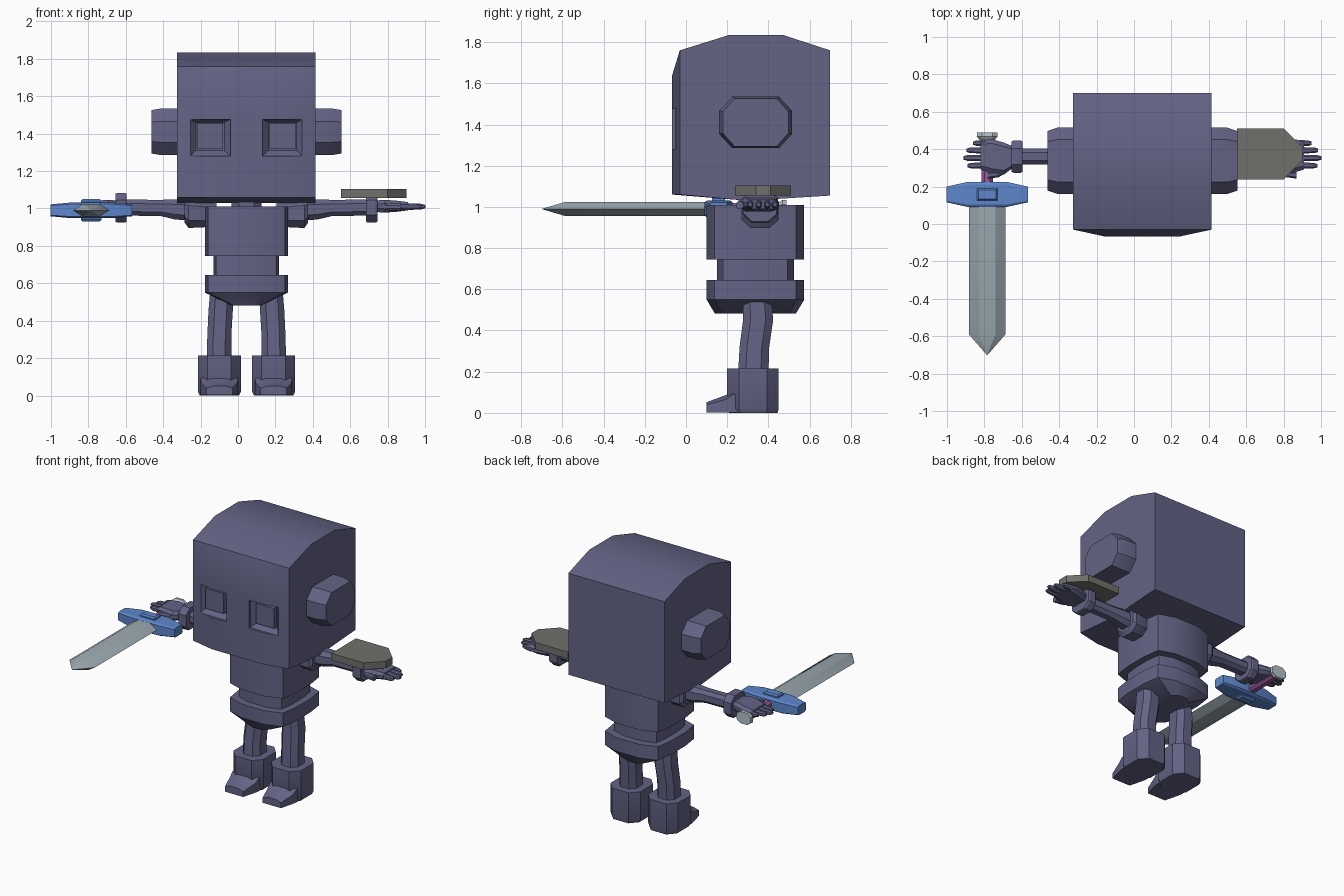
import bpy, bmesh, math

if "Cube" in bpy.data.objects:
    bpy.data.objects.remove(bpy.data.objects["Cube"])

CX = 0.045   # body centre line
AY = 0.36    # arm centre line


def material(name, rgb):
    m = bpy.data.materials.new(name)
    m.diffuse_color = (*rgb, 1)
    m.use_nodes = True
    m.node_tree.nodes["Principled BSDF"].inputs["Base Color"].default_value = m.diffuse_color
    return m


SLATE = material("slate", (0.125, 0.125, 0.235))
BLUE = material("guard blue", (0.11, 0.24, 0.60))
STEEL = material("blade steel", (0.33, 0.40, 0.44))
GREY = material("shield grey", (0.16, 0.16, 0.15))
PURPLE = material("grip purple", (0.32, 0.10, 0.32))
PALE = material("pommel pale", (0.45, 0.54, 0.58))


def loft(name, rings, mat):
    """Skin a list of equal-length vertex rings and cap both ends."""
    bm = bmesh.new()
    vs = [[bm.verts.new(p) for p in r] for r in rings]
    n = len(rings[0])
    for a, b in zip(vs, vs[1:]):
        for i in range(n):
            bm.faces.new((a[i], a[(i + 1) % n], b[(i + 1) % n], b[i]))
    bm.faces.new(vs[0])
    bm.faces.new(vs[-1])
    bmesh.ops.recalc_face_normals(bm, faces=bm.faces[:])
    me = bpy.data.meshes.new(name)
    bm.to_mesh(me)
    bm.free()
    me.materials.append(mat)
    ob = bpy.data.objects.new(name, me)
    bpy.context.collection.objects.link(ob)
    return ob


def octagon(a, b, ka=0.5, kb=0.5):
    q = [(a, -b * kb), (a, b * kb), (a * ka, b), (-a * ka, b)]
    return q + [(-x, -y) for x, y in q]


def rect(a, b):
    return [(-a, -b), (a, -b), (a, b), (-a, b)]


def in_x(x, pts, y, z):
    return [(x, y + p, z + q) for p, q in pts]


def in_y(y, pts, x, z):
    return [(x + p, y, z + q) for p, q in pts]


def in_z(z, pts, x, y):
    return [(x + p, y + q, z) for p, q in pts]


def barrel(s=1.0):
    """Rounded square with four distinct corners."""
    q = [(.222, -.08), (.222, .08), (.205, .198), (.09, .237), (-.09, .237), (-.205, .198)]
    return [(x * s, y * s) for x, y in q + [(-x, -y) for x, y in q]]


# Head: arched profile swept across, with a bulging face
def head_ring(x, yf):
    prof = [(yf, 1.06), (yf, 1.64), (-.03, 1.76), (.21, 1.835), (.47, 1.835),
            (.70, 1.76), (.70, 1.055), (.30, 1.03)]
    return [(x, y, z) for y, z in prof]


head = loft("head", [head_ring(-.325, -.03), head_ring(-.155, -.067),
                     head_ring(.243, -.067), head_ring(.415, -.03)], SLATE)

# Eye sockets cut into the face, with a raised block in each
for side, ex in (("left", -.149), ("right", .238)):
    cut = loft("socket_cutter", [in_y(-.12, rect(.108, .098), ex, 1.378),
                                 in_y(-.05, rect(.108, .098), ex, 1.378),
                                 in_y(-.015, rect(.076, .075), ex, 1.385)], SLATE)
    cut.hide_render = True
    mod = head.modifiers.new("socket", "BOOLEAN")
    mod.object = cut
    mod.operation = "DIFFERENCE"
    mod.solver = "EXACT"
    bpy.context.view_layer.objects.active = head
    bpy.ops.object.modifier_apply(modifier=mod.name)
    bpy.data.objects.remove(cut)
    loft(side + "_eye", [in_y(-.005, rect(.07, .07), ex, 1.388),
                         in_y(-.045, rect(.07, .07), ex, 1.388)], SLATE)

# Neck, torso, waist, pelvis
loft("neck", [in_z(z, octagon(.08, .08), CX, .335) for z in (.98, 1.06)], SLATE)
loft("torso", [in_z(z, barrel(), CX, .337) for z in (.745, 1.01)], SLATE)
loft("waist", [in_z(z, barrel(.79), CX, .337) for z in (.62, .77)], SLATE)
bottom = [(x * .36, y * .83) for x, y in barrel()]
loft("pelvis", [in_z(.645, barrel(), CX, .337), in_z(.55, barrel(), CX, .337),
                in_z(.482, bottom, CX, .337)], SLATE)

# Paired parts
for side, s in (("left", -1), ("right", 1)):
    def X(d):
        return CX + s * d

    # Ear
    loft(side + "_ear", [in_x(X(d), octagon(.177 - i, .125 - i * .5, .64, .45), .338, 1.41)
                         for d, i in ((.35, 0), (.455, 0), (.508, .018))], SLATE)
    # Leg, slightly bent
    loft(side + "_leg", [in_z(z, octagon(r, r + .008), X(d), y) for z, r, d, y in
                         ((.15, .066, .147, .325), (.32, .064, .145, .332),
                          (.45, .065, .138, .350), (.56, .062, .132, .345))], SLATE)
    # Boot and toe
    loft(side + "_boot", [in_z(0, octagon(.105, .118, .55, .55), X(.145), .327),
                          in_z(.02, octagon(.115, .125, .55, .55), X(.145), .325),
                          in_z(.215, octagon(.115, .125, .55, .55), X(.145), .325)], SLATE)
    toe = []
    for y, w, h in ((.26, .10, .12), (.225, .10, .115), (.195, .095, .085), (.10, .07, .05)):
        toe.append(in_y(y, [(-w, 0), (w, 0), (w, h * .75), (w * .4, h), (-w * .4, h),
                            (-w, h * .75)], X(.145), 0.002))
    loft(side + "_toe", toe, SLATE)
    # Shoulder cup, arm, wrist cuff
    loft(side + "_shoulder", [in_x(X(d), octagon(r, r * .88), AY, z) for d, r, z in
                              ((.16, .06, .975), (.235, .085, .972), (.31, .09, .976),
                               (.33, .075, .99))], SLATE)
    loft(side + "_arm", [in_x(X(d), octagon(r, r), AY, z) for d, r, z in
                         ((.2, .056, .985), (.38, .054, .995), (.46, .043, 1.003),
                          (.67, .043, 1.005))], SLATE)
    loft(side + "_cuff", [in_x(X(d), octagon(r, r * .93), AY, 1.004) for d, r in
                          ((.64, .08), (.65, .086), (.69, .086), (.70, .08))], SLATE)
    # Hand
    loft(side + "_palm", [in_x(X(d), octagon(w, h, .75, .4), y, 1.012) for d, w, h, y in
                          ((.68, .05, .03, AY), (.74, .085, .034, .35), (.80, .09, .03, .362),
                           (.865, .078, .022, .37))], SLATE)
    for i, (fy, tip) in enumerate(((.432, .905), (.394, .94), (.353, .957), (.312, .935))):
        loft(f"{side}_finger_{i + 1}", [in_x(X(d), octagon(w, h), fy, 1.01) for d, w, h in
                                        ((.84, .017, .019), (tip - .02, .015, .015),
                                         (tip, .009, .008))], SLATE)
    loft(side + "_thumb", [in_x(X(d), octagon(.018, .018), y, 1.008) for d, y in
                           ((.73, .29), (.77, .268), (.825, .26))], SLATE)

# Shield plate on the right forearm
outline = [(.55, .51), (.80, .51), (.90, .41), (.90, .34), (.80, .238), (.55, .238)]
loft("shield", [in_z(z, outline, 0, 0) for z in (1.055, 1.103)], GREY)

# Sword in the left hand
SX, SZ = -.785, .99
blade = [(.098, 0), (.045, .033), (-.045, .033), (-.098, 0), (-.045, -.033), (.045, -.033)]
loft("blade", [in_y(y, [(p * k, q * k) for p, q in blade], SX, SZ)
               for y, k in ((.12, 1), (-.59, 1), (-.70, .02))], STEEL)
loft("guard", [in_x(SX + d, octagon(w, h, .8, .8), .158, SZ) for d, w, h in
               ((-.217, .042, .032), (-.105, .067, .042), (.105, .067, .042),
                (.217, .042, .032))], BLUE)
loft("guard_boss", [in_z(SZ + z, rect(.055 - i, .032 - i), SX, .158) for z, i in
                    ((-.06, .008), (-.05, 0), (.05, 0), (.06, .008))], BLUE)
loft("grip", [in_y(y, octagon(.03, .028), SX, SZ) for y in (.20, .45)], PURPLE)
loft("pommel", [in_y(y, octagon(w, w * .75), SX, SZ + .002) for y, w in
                ((.44, .032), (.468, .056), (.488, .054))], PALE)

# Smooth gentle bends, keep hard edges
bpy.ops.object.select_all(action="SELECT")
bpy.context.view_layer.objects.active = head
bpy.ops.object.shade_smooth_by_angle(angle=math.radians(30))
